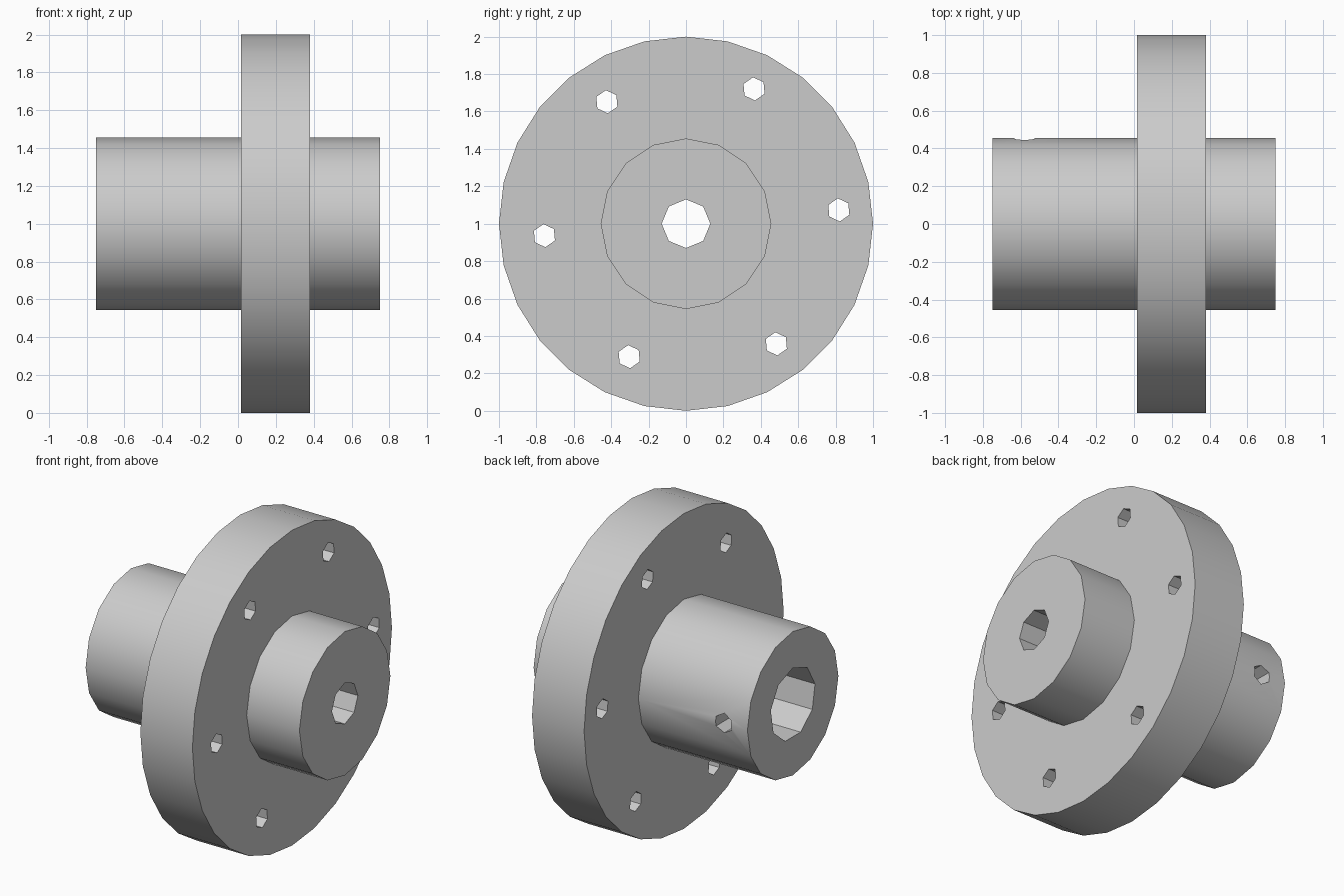
import bpy
import math
from mathutils import Matrix, Vector

cube = bpy.data.objects.get("Cube")
if cube:
    bpy.data.objects.remove(cube, do_unlink=True)

# One plain grey for the whole casting
grey = bpy.data.materials.new("plain grey")
grey.use_nodes = True
colour = (0.6, 0.6, 0.6, 1)
grey.diffuse_color = colour
grey.node_tree.nodes["Principled BSDF"].inputs["Base Color"].default_value = colour

CENTRE_Z = 1.0


def rod(name, radius, start, end, sides, spin=0):
    """Cylinder running between two points, turned about its own axis."""
    start, end = Vector(start), Vector(end)
    axis = end - start
    bpy.ops.mesh.primitive_cylinder_add(vertices=sides, radius=radius, depth=axis.length)
    obj = bpy.context.object
    obj.name = name
    turn = axis.to_track_quat("Z", "Y").to_matrix().to_4x4()
    obj.data.transform(Matrix.Translation((start + end) / 2) @ turn
                       @ Matrix.Rotation(spin, 4, "Z"))
    obj.data.materials.append(grey)
    return obj


def x_rod(name, radius, x0, x1, sides, y=0, z=CENTRE_Z, spin=0):
    return rod(name, radius, (x0, y, z), (x1, y, z), sides, spin)


def combine(target, tool, operation):
    mod = target.modifiers.new(operation.title(), "BOOLEAN")
    mod.operation = operation
    mod.solver = "EXACT"
    mod.object = tool
    bpy.context.view_layer.objects.active = target
    bpy.ops.object.modifier_apply(modifier=mod.name)
    bpy.data.objects.remove(tool, do_unlink=True)


# Flange disc with the hub passing through it
body = x_rod("flanged_hub", 1.0, 0.015, 0.38, 28)
combine(body, x_rod("hub", 0.456, -0.75, 0.75, 16), "UNION")

# Narrow through bore, and wider shaft socket in the long end
combine(body, x_rod("through_bore", 0.13, -0.9, 0.9, 8), "DIFFERENCE")
combine(body, x_rod("shaft_socket", 0.225, -0.9, 0.0, 9), "DIFFERENCE")

# Ring of bolt holes through the flange
for i in range(6):
    a = math.radians(5 + 60 * i)
    hole = x_rod("bolt_hole", 0.062, -0.1, 0.5, 6,
                 0.03 + 0.79 * math.cos(a), CENTRE_Z + 0.005 + 0.79 * math.sin(a), a)
    combine(body, hole, "DIFFERENCE")

# Set screw hole from the back of the long end into the socket
combine(body, rod("set_screw_hole", 0.062, (-0.58, 0.1, CENTRE_Z),
                  (-0.58, 0.6, CENTRE_Z), 6), "DIFFERENCE")

# Rounded sides, sharp rims
bpy.ops.object.select_all(action="DESELECT")
body.select_set(True)
bpy.context.view_layer.objects.active = body
bpy.ops.object.shade_smooth_by_angle(angle=math.radians(30))
